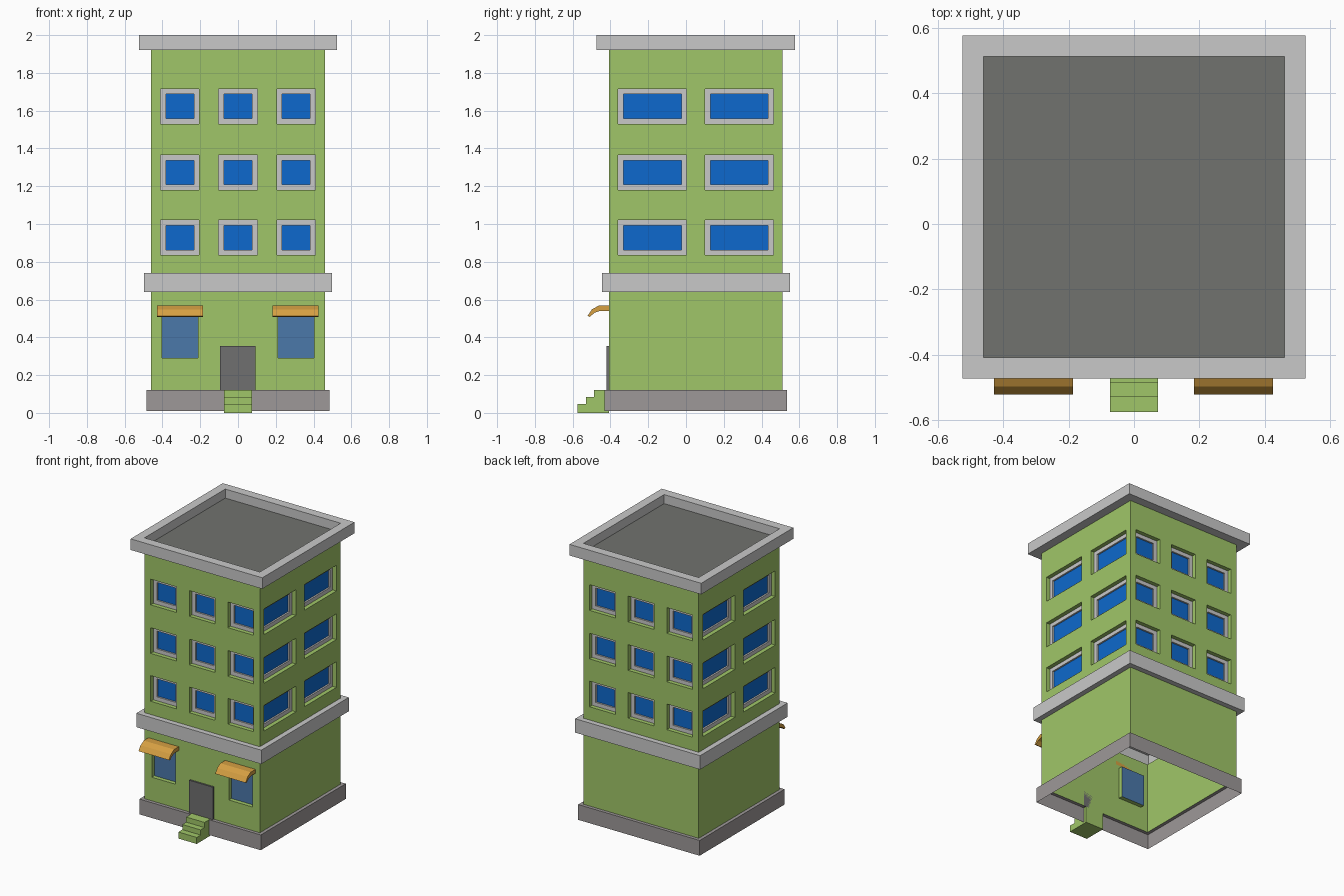
import bpy, bmesh, math
from mathutils import Vector

if "Cube" in bpy.data.objects:
    bpy.data.objects.remove(bpy.data.objects["Cube"])

CY = 0.052          # centre of the building in y
R = 0.46            # half width of the walls


def material(name, r, g, b):
    lin = [((c / 255 + 0.055) / 1.055) ** 2.4 for c in (r, g, b)]
    m = bpy.data.materials.new(name)
    m.diffuse_color = (*lin, 1)
    m.use_nodes = True
    m.node_tree.nodes["Principled BSDF"].inputs["Base Color"].default_value = m.diffuse_color
    return m


GREEN = material("wall green", 160, 198, 104)
LIGHT = material("trim light grey", 201, 201, 201)
STONE = material("base grey", 158, 153, 153)
ROOF = material("roof grey", 113, 114, 110)
DOOR = material("door grey", 112, 112, 112)
GLASS = material("window blue", 13, 105, 205)
SHOP = material("shop window blue", 75, 120, 170)
AWNING = material("awning orange", 214, 160, 66)


def finish(name, bm, mats, recalc=False):
    if recalc:
        bmesh.ops.recalc_face_normals(bm, faces=bm.faces)
    me = bpy.data.meshes.new(name)
    bm.to_mesh(me)
    bm.free()
    for m in mats:
        me.materials.append(m)
    ob = bpy.data.objects.new(name, me)
    bpy.context.collection.objects.link(ob)
    return ob


def square_band(name, profile, mat):
    """Sweep a (half width, z) profile round the square plan."""
    bm = bmesh.new()
    loops = [[bm.verts.new((sx * r, sy * r + CY, z))
              for sx, sy in ((-1, -1), (1, -1), (1, 1), (-1, 1))] for r, z in profile]
    for a, b in zip(loops, loops[1:]):
        for i in range(4):
            j = (i + 1) % 4
            bm.faces.new((a[i], a[j], b[j], b[i]))
    return finish(name, bm, [mat])


def prism(name, profile, x0, x1, mat):
    """Extrude a (y, z) profile along x."""
    bm = bmesh.new()
    a, b = ([bm.verts.new((x, y, z)) for y, z in profile] for x in (x0, x1))
    bm.faces.new(a)
    bm.faces.new(b)
    n = len(profile)
    for i in range(n):
        bm.faces.new((a[i], a[(i + 1) % n], b[(i + 1) % n], b[i]))
    return finish(name, bm, [mat], True)


def wall(name, angle, z0, z1, cols, width, rows, glass, frame):
    """One wall sheet with recessed windows; cols are centres, rows are (bottom, top)."""
    bm = bmesh.new()
    n = Vector((math.sin(angle), -math.cos(angle), 0))
    u = Vector((0, 0, 1)).cross(n)

    def quad(pts, mat):
        f = bm.faces.new([bm.verts.new(u * (a) + n * (R - d) + Vector((0, CY, z)))
                          for a, z, d in pts])
        f.material_index = mat

    def corners(rect, s, d):
        a, b, c, e = rect
        return [(a + s, c + s, d), (b - s, c + s, d), (b - s, e - s, d), (a + s, e - s, d)]

    def ring(rect, s0, d0, s1, d1, mat):
        p, q = corners(rect, s0, d0), corners(rect, s1, d1)
        for i in range(4):
            j = (i + 1) % 4
            quad((p[i], p[j], q[j], q[i]), mat)

    us = sorted([-R, R] + [c + s * width / 2 for c in cols for s in (-1, 1)])
    zs = sorted([z0, z1] + [z for r in rows for z in r])
    for i in range(len(us) - 1):
        for k in range(len(zs) - 1):
            rect = (us[i], us[i + 1], zs[k], zs[k + 1])
            if i % 2 == 0 or k % 2 == 0:
                quad(corners(rect, 0, 0), 0)
                continue
            ring(rect, 0, 0, 0, 0.03, 0)                     # reveal
            if frame:
                ring(rect, 0, 0.03, 0.028, 0.03, 1)          # frame face
                ring(rect, 0.028, 0.03, 0.028, 0.042, 1)     # frame lip
                quad(corners(rect, 0.028, 0.042), 2)         # glass
            else:
                quad(corners(rect, 0, 0.03), 2)
    bmesh.ops.remove_doubles(bm, verts=bm.verts, dist=1e-5)
    return finish(name, bm, [GREEN, LIGHT, glass])


# Walls: three window floors above, shop floor below
floors = [(0.835, 1.02), (1.18, 1.365), (1.53, 1.715)]
for side, k in (("front", 0), ("right", 1), ("back", 2), ("left", 3)):
    cols, w = ((-0.308, 0, 0.308), 0.205) if k % 2 == 0 else ((-0.23, 0.23), 0.362)
    wall("upper_wall_" + side, k * math.pi / 2, 0.74, 1.92, cols, w, floors, GLASS, True)
    shop = k == 0
    wall("lower_wall_" + side, k * math.pi / 2, 0.12, 0.64,
         (-0.307, 0.307) if shop else (), 0.19, [(0.29, 0.52)] if shop else [], SHOP, False)

# Bands round the building
square_band("base_plinth", [(0.484, 0.01), (0.484, 0.12), (R, 0.12)], STONE)
square_band("belt_course", [(R, 0.64), (0.498, 0.64), (0.498, 0.74), (R, 0.74)], LIGHT)
square_band("cornice", [(R, 1.92), (0.525, 1.92), (0.525, 2.0), (R, 2.0), (R, 1.935)], LIGHT)

# Flat roof inside the cornice
bm = bmesh.new()
bm.faces.new([bm.verts.new((x * R, y * R + CY, 1.935))
              for x, y in ((-1, -1), (1, -1), (1, 1), (-1, 1))])
finish("roof", bm, [ROOF])

# Door plate and entrance steps
F = CY - R
prism("door", [(F, 0.12), (F - 0.012, 0.12), (F - 0.012, 0.355), (F, 0.355)], -0.095, 0.093, DOOR)
prism("entrance_steps", [(F, 0), (-0.575, 0), (-0.575, 0.047), (-0.53, 0.047), (-0.53, 0.084),
                         (-0.486, 0.084), (-0.486, 0.121), (F, 0.121)], -0.073, 0.073, GREEN)

# Curved awnings over the shop windows
curve = [(F, 0.568), (-0.462, 0.568), (-0.498, 0.548), (-0.521, 0.514),
         (-0.509, 0.508), (-0.485, 0.53), (-0.455, 0.54), (F, 0.54)]
for name, c in (("left", -0.307), ("right", 0.304)):
    prism("awning_" + name, curve, c - 0.121, c + 0.121, AWNING)
